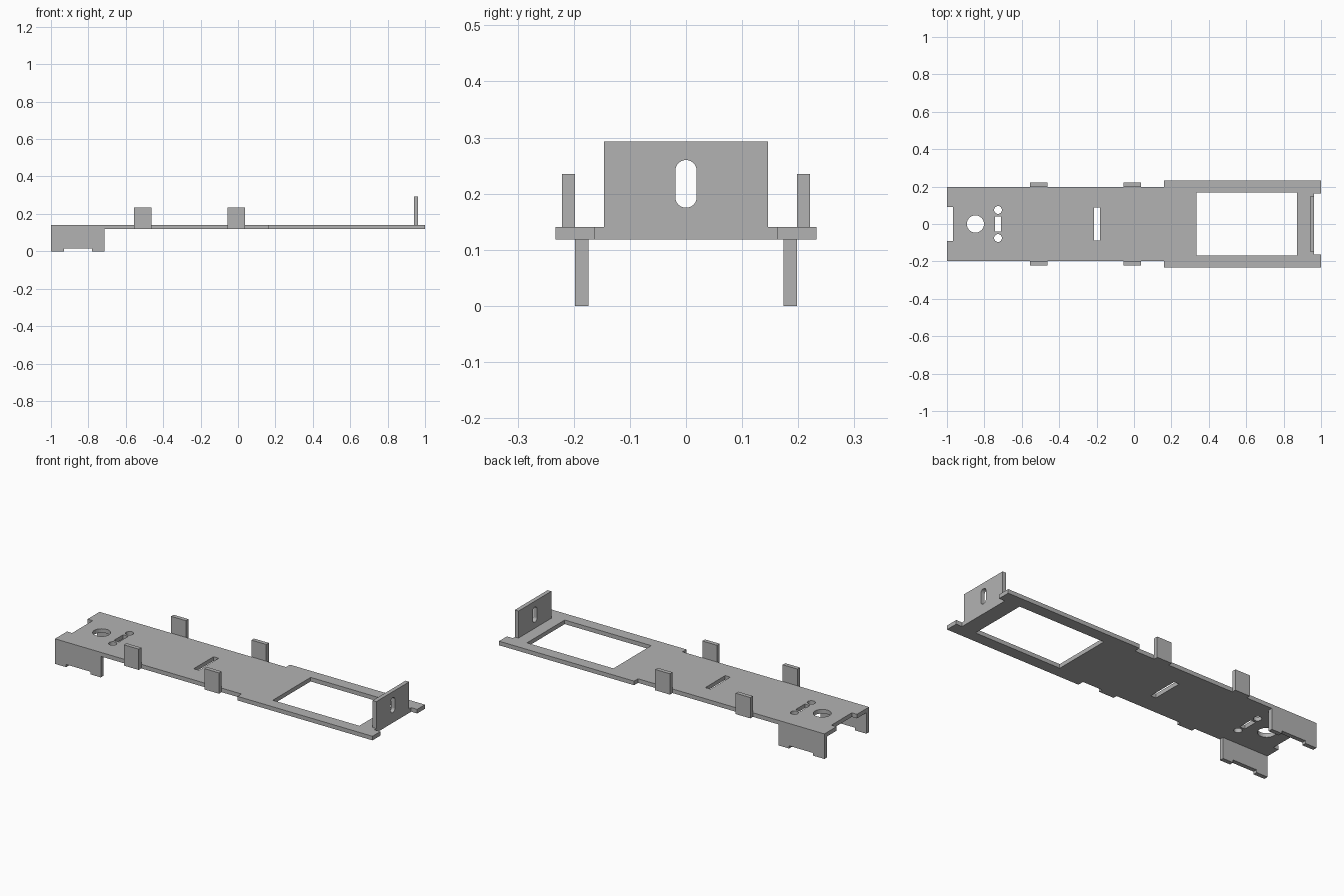
import bpy, bmesh, math
from mathutils import Vector

cube = bpy.data.objects.get("Cube")
if cube:
    bpy.data.objects.remove(cube, do_unlink=True)

grey = bpy.data.materials.new("matte grey")
grey.use_nodes = True
colour = (0.45, 0.45, 0.45, 1)
grey.diffuse_color = colour
grey.node_tree.nodes["Principled BSDF"].inputs["Base Color"].default_value = colour

BOTTOM, TOP = 0.118, 0.141   # sheet thickness levels
EDGE = 0.198                 # half width of the narrow end


def rect(u0, u1, v0, v1):
    return [(u0, v0), (u1, v0), (u1, v1), (u0, v1)]


def slot(u, v, r, half=0.0, n=32):
    """Round hole, stretched along v by half on each side."""
    pts = []
    for i in range(n):
        a = math.tau * (i + 0.5) / n
        pts.append((u + r * math.cos(a), v + r * math.sin(a) + math.copysign(half, math.sin(a))))
    return pts


def panel(name, loops, axis, start, end):
    """Flat sheet from an outline and holes, extruded along an axis."""
    def place(u, v):
        return {"x": (start, u, v), "y": (u, start, v), "z": (u, v, start)}[axis]
    bm = bmesh.new()
    for loop in loops:
        vs = [bm.verts.new(place(u, v)) for u, v in loop]
        for a, b in zip(vs, vs[1:] + vs[:1]):
            bm.edges.new((a, b))
    bmesh.ops.triangle_fill(bm, use_beauty=True, use_dissolve=False, edges=bm.edges[:])
    out = bmesh.ops.extrude_face_region(bm, geom=bm.faces[:], use_keep_orig=True)
    shift = Vector([end - start if axis == c else 0 for c in "xyz"])
    bmesh.ops.translate(bm, vec=shift,
                        verts=[g for g in out["geom"] if isinstance(g, bmesh.types.BMVert)])
    bmesh.ops.recalc_face_normals(bm, faces=bm.faces[:])
    mesh = bpy.data.meshes.new(name)
    bm.to_mesh(mesh)
    bm.free()
    mesh.materials.append(grey)
    obj = bpy.data.objects.new(name, mesh)
    bpy.context.collection.objects.link(obj)
    return obj


# Base plate: symmetric outline with notched ends, plus its cut-outs
half_outline = [(-0.968, 0.091), (-1, 0.091), (-1, EDGE), (0.16, EDGE),
                (0.16, 0.233), (1, 0.233), (1, 0.163), (0.963, 0.163)]
outline = half_outline + [(x, -y) for x, y in reversed(half_outline)]
holes = [
    rect(0.334, 0.872, -0.168, 0.168),
    rect(-0.214, -0.182, -0.088, 0.088),
    rect(-0.743, -0.711, -0.041, 0.041),
    slot(-0.848, 0, 0.046),
    slot(-0.727, 0.075, 0.021),
    slot(-0.727, -0.075, 0.021),
]
panel("base_plate", [outline] + holes, "z", BOTTOM, TOP)

# Upright end wall with a rounded slot
panel("end_wall", [rect(-0.146, 0.146, TOP, 0.293), slot(0, 0.2175, 0.019, 0.0235)],
      "x", 0.94, 0.963)

# Side legs and upright tabs on both long edges
leg = [(-1, BOTTOM), (-1, 0), (-0.93, 0), (-0.93, 0.015),
       (-0.78, 0.015), (-0.78, 0), (-0.715, 0), (-0.715, BOTTOM)]
for side, s in (("left", -1), ("right", 1)):
    word = "back" if s > 0 else "front"
    panel(word + "_leg", [leg], "y", s * 0.174, s * EDGE)
    for i, x in enumerate((-0.509, -0.009)):
        panel(f"{word}_tab_{i + 1}", [rect(x - 0.046, x + 0.046, BOTTOM, 0.235)],
              "y", s * EDGE, s * 0.221)
